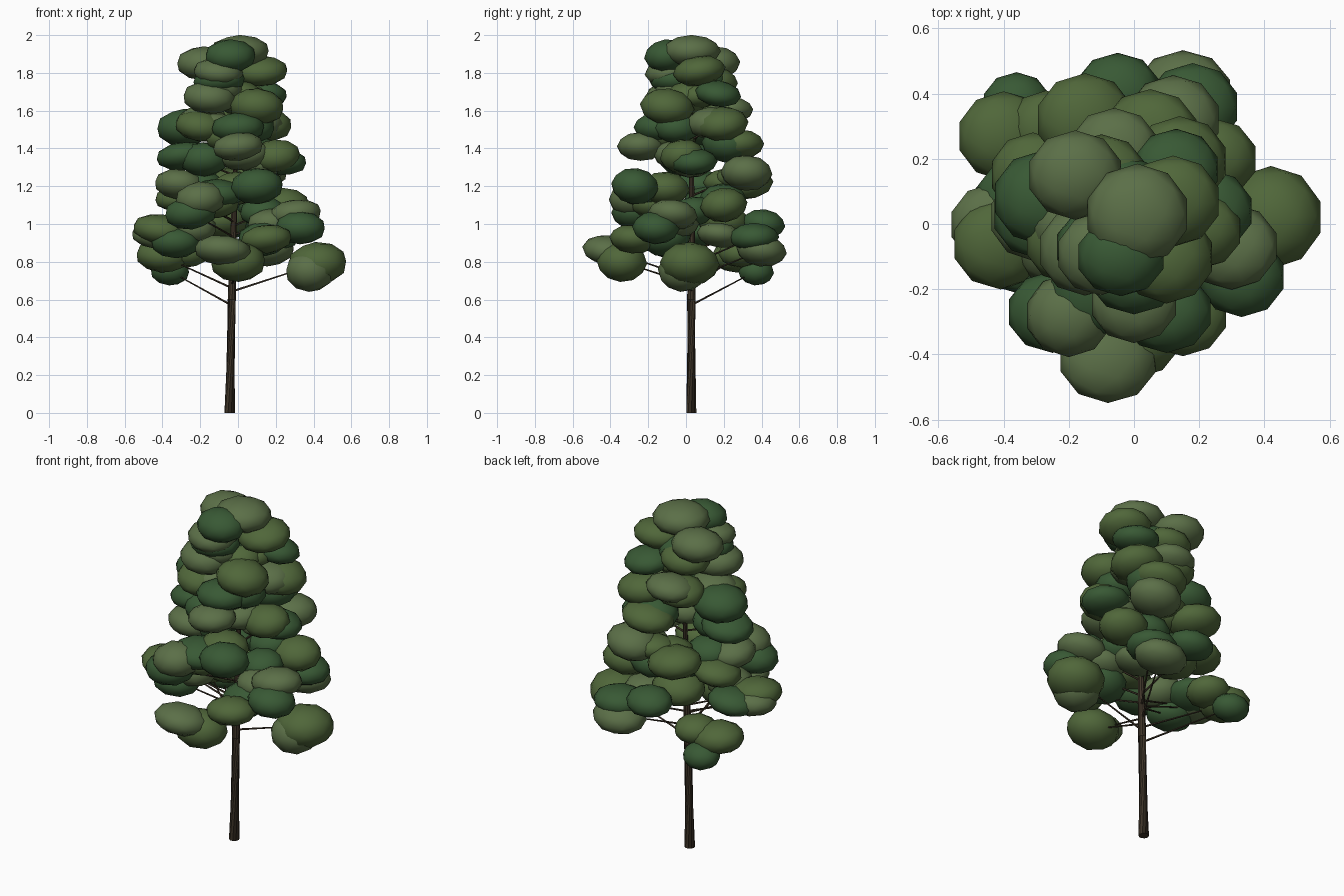
import bpy, bmesh, math, random
from mathutils import Vector, Matrix

if "Cube" in bpy.data.objects:
    bpy.data.objects.remove(bpy.data.objects["Cube"])

rng = random.Random(7)


def material(name, color):
    m = bpy.data.materials.new(name)
    m.diffuse_color = (*color, 1)
    m.use_nodes = True
    m.node_tree.nodes["Principled BSDF"].inputs["Base Color"].default_value = m.diffuse_color
    return m


bark = material("bark", (0.05, 0.036, 0.022))
greens = {
    "dark": material("dark_green", (0.04, 0.1, 0.035)),
    "mid": material("mid_green", (0.08, 0.135, 0.042)),
    "light": material("light_green", (0.105, 0.16, 0.064)),
}


def finish(name, bm, mat, smooth):
    me = bpy.data.meshes.new(name)
    for f in bm.faces:
        f.smooth = smooth
    bm.to_mesh(me)
    bm.free()
    me.materials.append(mat)
    ob = bpy.data.objects.new(name, me)
    bpy.context.collection.objects.link(ob)


def limb(name, points, radii, sides):
    """Tapered, capped tube through points."""
    bm = bmesh.new()
    rings = []
    for i, (p, r) in enumerate(zip(points, radii)):
        a, b = points[max(i - 1, 0)], points[min(i + 1, len(points) - 1)]
        turn = (b - a).to_track_quat('Z', 'Y')
        if i == 0 and p.z == 0:
            turn.identity()
        rings.append([bm.verts.new(p + turn @ Vector((r * math.cos(t), r * math.sin(t), 0)))
                      for t in (2 * math.pi * k / sides for k in range(sides))])
    for lo, hi in zip(rings, rings[1:]):
        for k in range(sides):
            bm.faces.new((lo[k], lo[(k + 1) % sides], hi[(k + 1) % sides], hi[k]))
    bm.faces.new(rings[0][::-1])
    bm.faces.new(rings[-1])
    finish(name, bm, bark, False)


def leaf_clump(center, rx, ry, rz, mat, tilt):
    """Flattened ball of leaves."""
    bm = bmesh.new()
    rot = (Matrix.Rotation(rng.uniform(-tilt, tilt), 4, 'X')
           @ Matrix.Rotation(rng.uniform(-tilt, tilt), 4, 'Y'))
    bmesh.ops.create_icosphere(bm, subdivisions=2, radius=1,
                               matrix=Matrix.Translation(center) @ rot @ Matrix.Diagonal((rx, ry, rz, 1)))
    finish("leaf_clump", bm, mat, True)


# Trunk
path = [Vector(p) for p in ((-0.044, 0.028, 0), (-0.033, 0.028, 0.6), (-0.02, 0.03, 1.1), (0, 0.03, 1.88))]
limb("trunk", path, (0.028, 0.022, 0.015, 0.005), 10)


def trunk_at(z):
    for a, b in zip(path, path[1:]):
        if z <= b.z:
            return a.lerp(b, (z - a.z) / (b.z - a.z))
    return path[-1]


# Leaf clump centres, by shade of green
clumps = {
    "dark": [(-0.36, 0.37, 0.75), (-0.33, -0.1, 0.9), (-0.05, 0.41, 1.0), (0.18, 0.36, 0.93),
             (0.33, -0.16, 0.98), (-0.25, -0.27, 1.06), (0.1, -0.27, 1.2), (-0.29, 0.03, 1.36),
             (0.23, 0.04, 1.33), (0, -0.15, 1.51), (-0.28, 0.08, 1.51), (0.13, 0.17, 1.69),
             (-0.1, -0.07, 1.76), (-0.04, -0.1, 1.89)],
    "mid": [(0.42, 0.02, 0.79), (-0.4, 0.27, 0.83), (0, -0.34, 0.8), (-0.41, -0.06, 0.97),
            (0.15, -0.28, 0.92), (0.24, 0.2, 1.1), (-0.31, 0.15, 1.14), (0.2, -0.02, 1.36),
            (-0.15, 0.32, 1.22), (0.05, 0.28, 1.42), (0.14, 0.19, 1.53), (-0.2, -0.05, 1.52),
            (0.1, -0.1, 1.62), (0.12, 0.07, 1.81), (-0.1, 0.15, 1.75)],
    "light": [(-0.08, -0.41, 0.86), (-0.43, 0, 0.94), (0.15, 0.4, 0.86), (0.3, -0.07, 1.05),
              (-0.2, -0.28, 1.13), (-0.31, 0.02, 1.21), (0.12, 0.32, 1.27), (0, -0.24, 1.41),
              (-0.06, 0.23, 1.6), (-0.15, -0.08, 1.67), (-0.18, 0.15, 1.85), (0.01, 0.03, 1.915)],
}

for shade, centers in clumps.items():
    for c in map(Vector, centers):
        low, top = c.z < 0.82, c.z > 1.9
        if c.x > 0.4 or top:
            r = 0.16
        elif low and shade == "dark":
            r = 0.105
        else:
            r = rng.uniform(0.13, 0.155)
        # Upper clumps are plump, those in the middle tiers flatter
        thick = 0.72 if low else rng.uniform(0.5, 0.72)
        rz = 0.086 if top else r * thick
        leaf_clump(c, r, r * rng.uniform(0.88, 1.0), rz, greens[shade], 0.0 if top else 0.15)

        # Branch rising from the trunk to the clump
        foot = trunk_at(max(0.57, c.z - 0.35 * Vector((c.x, c.y)).length))
        limb("branch", [foot, c], (0.006, 0.003), 5)

        # Companion clump nearer the trunk in the dense upper crown
        if 0.9 < c.z < 1.8:
            inner = c.lerp(trunk_at(c.z), rng.uniform(0.25, 0.5))
            inner += Vector((rng.uniform(-0.07, 0.07), rng.uniform(-0.07, 0.07), rng.uniform(-0.04, 0.05)))
            s = rng.uniform(0.12, 0.15)
            leaf_clump(inner, s, s * 0.95, s * rng.uniform(0.5, 0.72),
                       greens[rng.choice(("dark", "mid", "light"))], 0.15)

# Second lobe of the lowest right clump, and of the lowest left one
leaf_clump(Vector((0.38, -0.02, 0.75)), 0.13, 0.13, 0.11, greens["light"], 0.1)
leaf_clump(Vector((-0.27, 0.29, 0.85)), 0.12, 0.12, 0.08, greens["mid"], 0.1)
